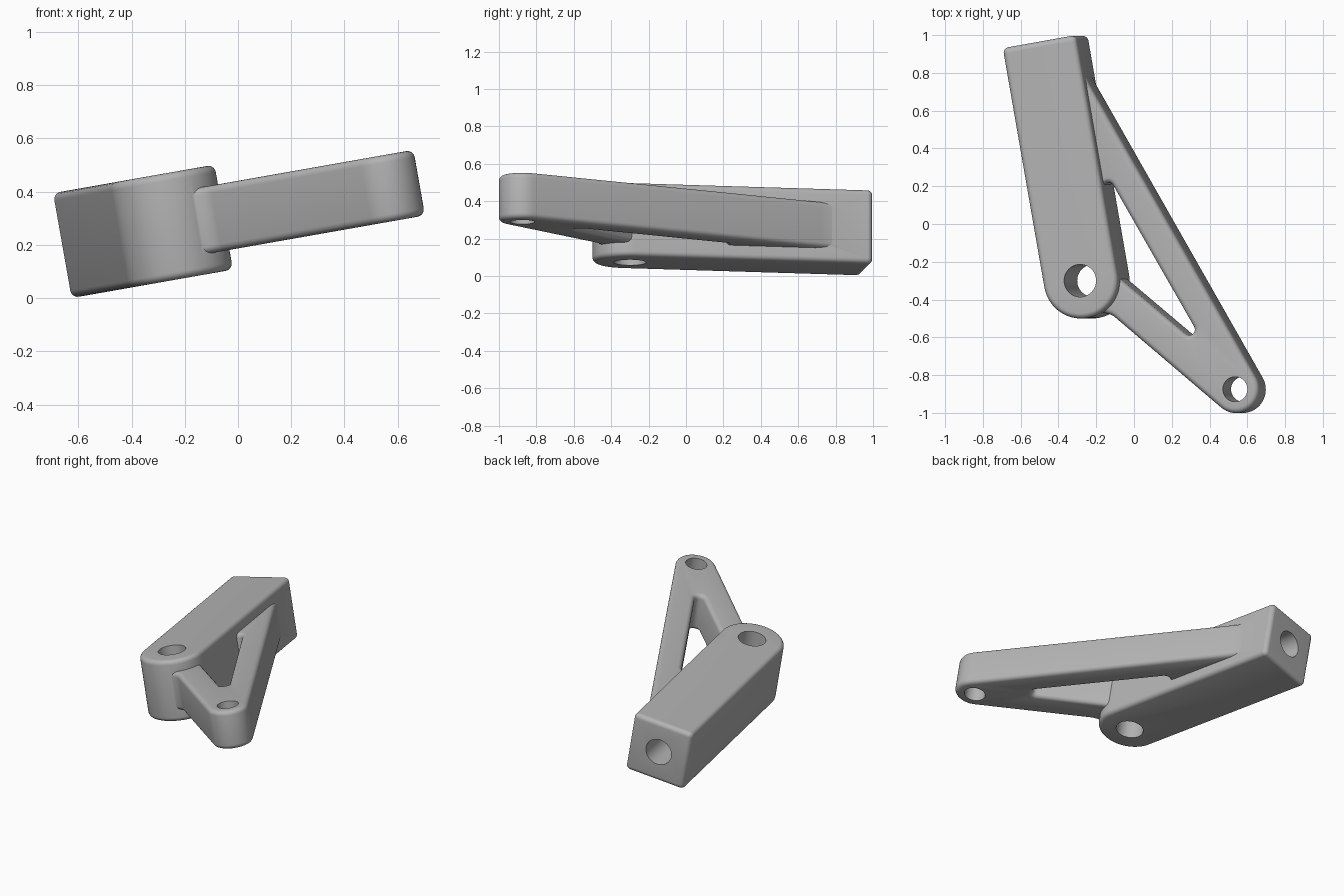
import bpy, bmesh, math
from mathutils import Vector, Matrix

if "Cube" in bpy.data.objects:
    bpy.data.objects.remove(bpy.data.objects["Cube"], do_unlink=True)

MID = 0.309                                   # mid height of the part in its own tilted frame
TILT = Matrix.Rotation(math.radians(-10), 4, 'Y')

grey = bpy.data.materials.new("cast grey")
grey.use_nodes = True
grey.diffuse_color = (0.45, 0.45, 0.45, 1)
grey.node_tree.nodes["Principled BSDF"].inputs["Base Color"].default_value = (0.45, 0.45, 0.45, 1)


def rounded(corners, steps=12):
    """Outline through (x, y, radius) corners, each replaced by a tangent arc."""
    pts = []
    for i, (x, y, r) in enumerate(corners):
        p = Vector((x, y))
        if r == 0:
            pts.append(p)
            continue
        a = (Vector(corners[i - 1][:2]) - p).normalized()
        b = (Vector(corners[(i + 1) % len(corners)][:2]) - p).normalized()
        half = a.angle(b) / 2
        centre = p + (a + b).normalized() * r / math.sin(half)
        start = p + a * r / math.tan(half) - centre
        end = p + b * r / math.tan(half) - centre
        turn = start.angle_signed(end)        # clockwise positive
        for k in range(steps + 1):
            pts.append(centre + Matrix.Rotation(-turn * k / steps, 2) @ start)
    return pts


def inset(pts, d):
    """Move an outline sideways by d, to the right of its direction of travel."""
    out = []
    for i, p in enumerate(pts):
        e1 = (p - pts[i - 1]).normalized()
        e2 = (pts[(i + 1) % len(pts)] - p).normalized()
        n1, n2 = Vector((e1.y, -e1.x)), Vector((e2.y, -e2.x))
        m = (n1 + n2).normalized()
        out.append(p + m * d / max(m.dot(n1), 0.5))
    return out


def make_object(name, bm):
    bmesh.ops.recalc_face_normals(bm, faces=bm.faces)
    mesh = bpy.data.meshes.new(name)
    bm.to_mesh(mesh)
    bm.free()
    mesh.materials.append(grey)
    obj = bpy.data.objects.new(name, mesh)
    bpy.context.collection.objects.link(obj)
    return obj


def plate(name, outlines, half, r):
    """Thick plate with rounded rims; the solid lies right of every outline."""
    arc = [math.pi / 2 * k / 5 for k in range(6)]
    top = [(r - r * math.cos(a), half - r + r * math.sin(a)) for a in arc]
    levels = [(d, -z) for d, z in reversed(top)] + top
    bm = bmesh.new()
    caps = ([], [])
    for pts in outlines:
        rings = [[bm.verts.new((p.x, p.y, MID + z)) for p in inset(pts, d)] for d, z in levels]
        n = len(pts)
        for lo, hi in zip(rings, rings[1:]):
            for i in range(n):
                bm.faces.new((lo[i], lo[(i + 1) % n], hi[(i + 1) % n], hi[i]))
        for cap, ring in zip(caps, (rings[0], rings[-1])):
            cap += [bm.edges.get((ring[i], ring[(i + 1) % n])) for i in range(n)]
    for cap in caps:
        bmesh.ops.triangle_fill(bm, use_beauty=True, edges=cap, normal=(0, 0, 1))
    return make_object(name, bm)


def rod(name, centre, axis, radius, length):
    bm = bmesh.new()
    rot = Vector((0, 0, 1)).rotation_difference(Vector(axis)).to_matrix().to_4x4()
    bmesh.ops.create_cone(bm, cap_ends=True, segments=48, radius1=radius, radius2=radius,
                          depth=length, matrix=Matrix.Translation(centre) @ rot)
    obj = make_object(name, bm)
    obj.hide_render = True
    return obj


def combine(obj, other, operation):
    mod = obj.modifiers.new(operation, 'BOOLEAN')
    mod.operation, mod.solver, mod.object = operation, 'EXACT', other
    bpy.ops.object.select_all(action='DESELECT')
    bpy.context.view_layer.objects.active = obj
    obj.select_set(True)
    bpy.ops.object.modifier_apply(modifier=mod.name)
    bpy.data.objects.remove(other, do_unlink=True)


# Square bar with a round front end, turned ten degrees
yaw = math.radians(10)
along = Vector((math.sin(yaw), -math.cos(yaw)))
side = Vector((math.cos(yaw), math.sin(yaw)))
front = Vector((-0.2, -0.3))
back = front - along * 1.285
tip = front + along * 0.2
bar_corners = [(*(back - side * 0.2), 0.03), (*(back + side * 0.2), 0.03),
               (*(tip + side * 0.2), 0.1995), (*(tip - side * 0.2), 0.1995)]
bracket = plate("bracket", [rounded(bar_corners, 24)], 0.2, 0.028)

# Triangular side arm with its opening, blended into the bar
arm_outer = [(-0.24, 0.95, 0), (-0.198, 0.792, 0.6), (1.083, -1.4265, 0.125),
             (-0.07, -0.46, 0.1), (-0.15, -0.485, 0), (-0.2, -0.3, 0), (-0.34, 0.9, 0)]
arm_hole = [(-0.124, 0.35, 0.03), (-0.0135, -0.279, 0.03), (0.48, -0.69, 0.03)]
arm = plate("side_arm", [rounded(arm_outer, 20), rounded(arm_hole)], 0.125, 0.028)
combine(bracket, arm, 'UNION')

# Pin holes through bar and arm, and a blind bore in the back end
combine(bracket, rod("bar_pin_cutter", (-0.2, -0.3, MID), (0, 0, 1), 0.086, 1), 'DIFFERENCE')
combine(bracket, rod("arm_pin_cutter", (0.62, -0.875, MID), (0, 0, 1), 0.066, 1), 'DIFFERENCE')
combine(bracket, rod("bore_cutter", (back.x, back.y, MID), (along.x, along.y, 0), 0.086, 1.2), 'DIFFERENCE')

# Tilt into place and shade
bracket.data.transform(TILT)
bpy.ops.object.shade_smooth_by_angle(angle=math.radians(30))
